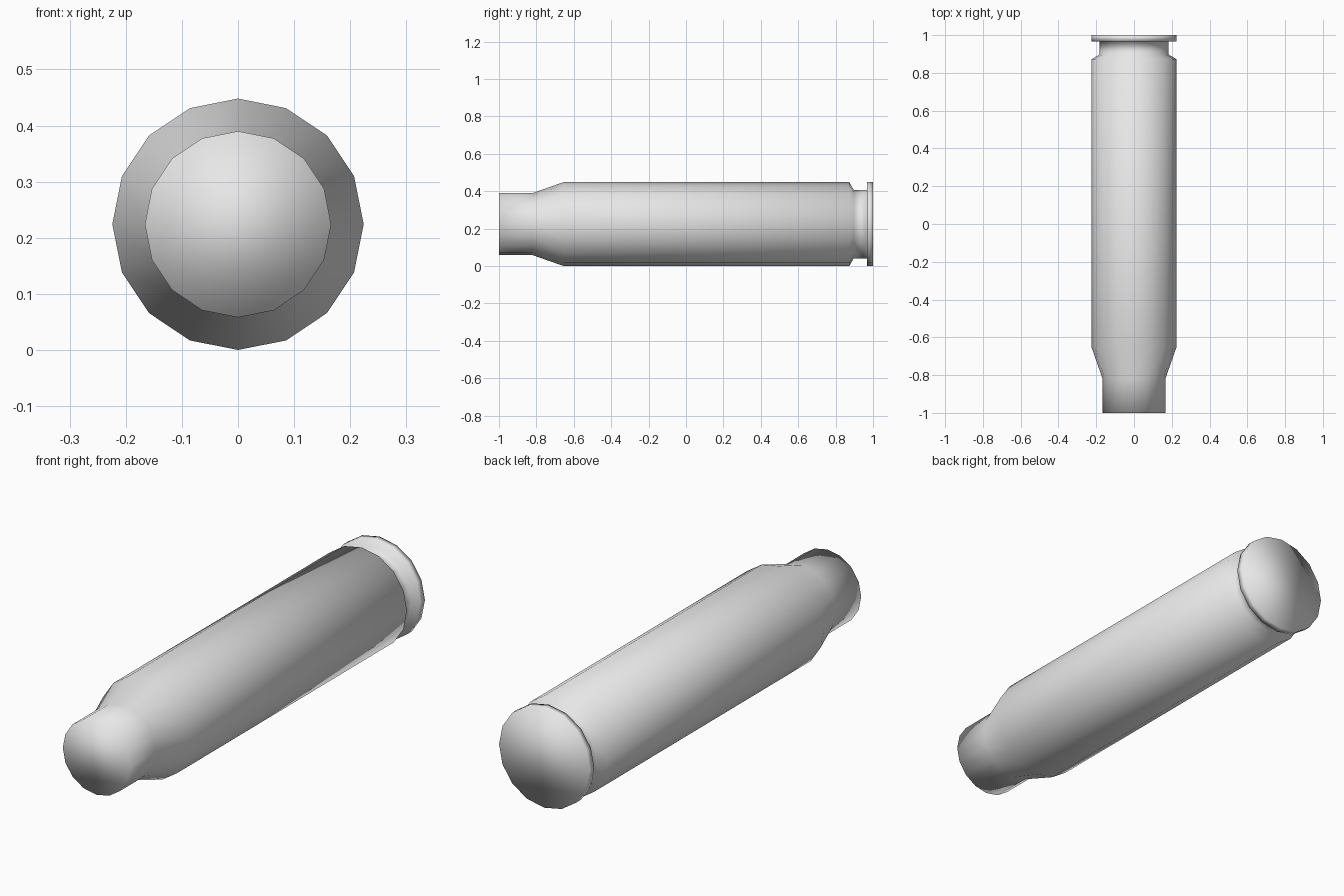
import bpy
import bmesh
from math import sin, cos, pi

cube = bpy.data.objects.get("Cube")
if cube:
    bpy.data.objects.remove(cube, do_unlink=True)

SIDES = 16
RADIUS = 0.224

# Single flat grey
grey = bpy.data.materials.new("light_grey")
grey.use_nodes = True
color = (0.8, 0.8, 0.8, 1)
grey.diffuse_color = color
grey.node_tree.nodes["Principled BSDF"].inputs["Base Color"].default_value = color


def lathe_along_y(name, profile):
    """Closed solid of revolution from (y, radius) pairs."""
    bm = bmesh.new()
    rings = []
    for y, r in profile:
        rings.append([bm.verts.new((r * sin(2 * pi * i / SIDES), y,
                                    RADIUS + r * cos(2 * pi * i / SIDES)))
                      for i in range(SIDES)])
    for a, b in zip(rings, rings[1:]):
        for i in range(SIDES):
            j = (i + 1) % SIDES
            bm.faces.new((a[i], a[j], b[j], b[i]))
    # Flat end caps
    bm.faces.new(rings[0])
    bm.faces.new(rings[-1])
    bmesh.ops.recalc_face_normals(bm, faces=bm.faces)
    for face in bm.faces:
        face.smooth = True
    mesh = bpy.data.meshes.new(name)
    bm.to_mesh(mesh)
    bm.free()
    mesh.materials.append(grey)
    obj = bpy.data.objects.new(name, mesh)
    bpy.context.collection.objects.link(obj)
    return obj


# Neck, tapered shoulder, long body, groove and rim
lathe_along_y("casing", [
    (-1.0, 0.166),
    (-0.82, 0.166),
    (-0.655, RADIUS),
    (0.873, RADIUS),
    (0.897, 0.183),
    (0.967, 0.183),
    (0.967, RADIUS),
    (1.0, RADIUS),
])
